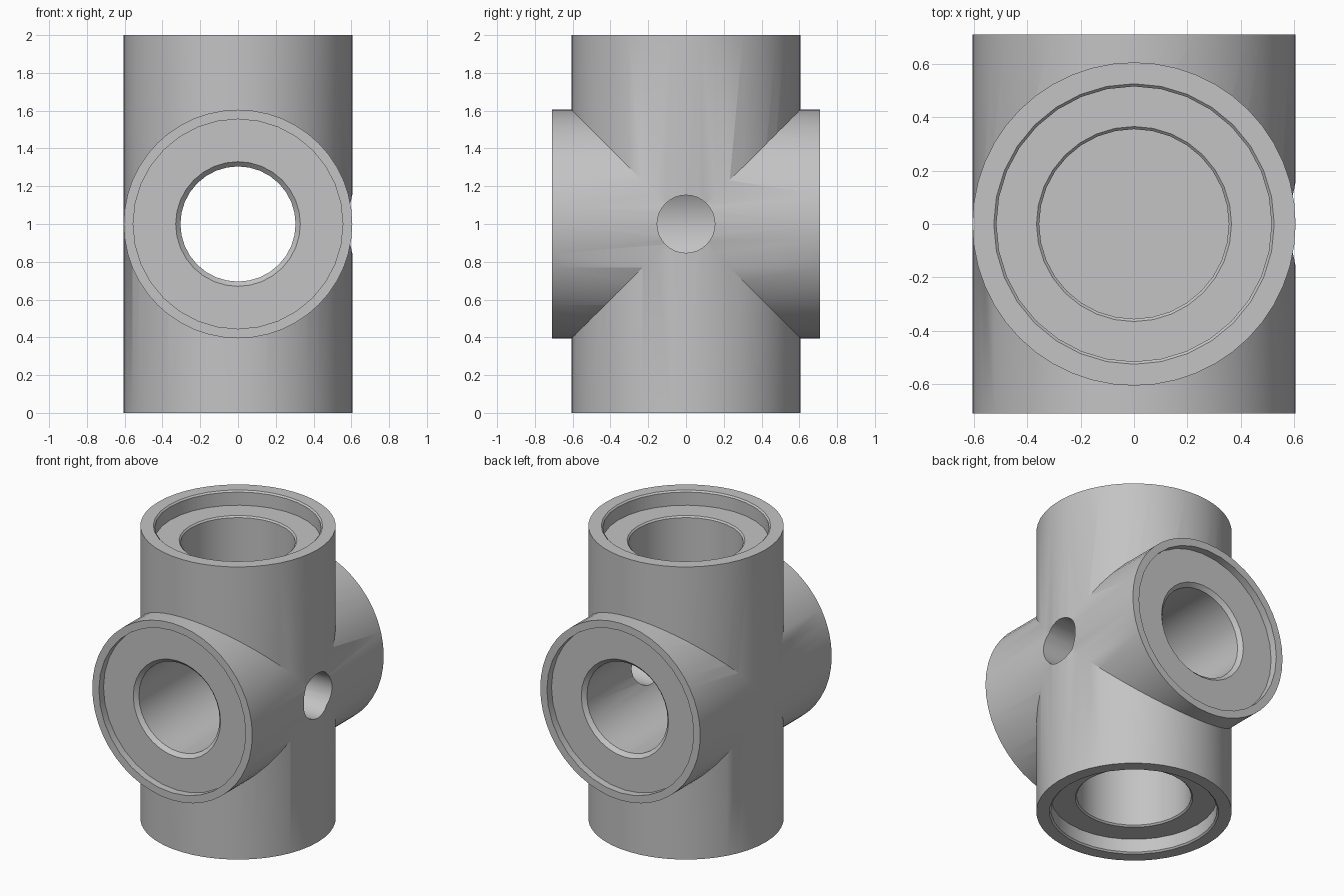
import bpy
import bmesh
from math import radians, tau
from mathutils import Matrix, Vector

cube = bpy.data.objects.get("Cube")
if cube:
    bpy.data.objects.remove(cube, do_unlink=True)

metal = bpy.data.materials.new("plain grey")
metal.use_nodes = True
GREY = (0.55, 0.55, 0.55, 1)
metal.diffuse_color = GREY
metal.node_tree.nodes["Principled BSDF"].inputs["Base Color"].default_value = GREY

CENTRE = Vector((0, 0, 1))
R = 0.605        # outer radius of both tubes
ARM = 0.71       # half length of the cross tube


def lathe(name, profile, axis, sides):
    """Closed solid turned from (radius, distance from centre) points along an axis."""
    bm = bmesh.new()
    rings = []
    for r, h in profile:
        rings.append([bm.verts.new(Matrix.Rotation(tau * i / sides, 3, 'Z') @ Vector((r, 0, h)))
                      for i in range(sides)])
    for a, b in zip(rings, rings[1:]):
        for i in range(sides):
            j = (i + 1) % sides
            bm.faces.new((a[i], a[j], b[j], b[i]))
    bm.faces.new(rings[0][::-1])
    bm.faces.new(rings[-1])
    bmesh.ops.recalc_face_normals(bm, faces=bm.faces)
    turn = Vector((0, 0, 1)).rotation_difference(Vector(axis)).to_matrix().to_4x4()
    bm.transform(Matrix.Translation(CENTRE) @ turn)
    mesh = bpy.data.meshes.new(name)
    bm.to_mesh(mesh)
    bm.free()
    mesh.materials.append(metal)
    obj = bpy.data.objects.new(name, mesh)
    bpy.context.collection.objects.link(obj)
    return obj


def combine(body, tool, operation):
    tool.hide_render = True
    mod = body.modifiers.new(tool.name, 'BOOLEAN')
    mod.operation = operation
    mod.solver = 'EXACT'
    mod.object = tool
    bpy.context.view_layer.objects.active = body
    bpy.ops.object.modifier_apply(modifier=mod.name)
    bpy.data.objects.remove(tool, do_unlink=True)


# Two crossing tubes
body = lathe("pipe_cross_body", [(R, -1), (R, 1)], (0, 0, 1), 48)
combine(body, lathe("cross_tube", [(R, -ARM), (R, ARM)], (0, 1, 0), 48), 'UNION')

# Blind stepped sockets at top and bottom, with fine chamfers
socket = [(0.355, 0.45), (0.355, 0.89), (0.365, 0.9), (0.515, 0.9),
          (0.515, 0.99), (0.525, 1), (0.525, 1.1)]
for name, direction in (("top_socket", 1), ("bottom_socket", -1)):
    combine(body, lathe(name, socket, (0, 0, direction), 32), 'DIFFERENCE')

# Through bore with a chamfer and shallow recess at each end
end = [(0.305, ARM - 0.075), (0.33, ARM - 0.05), (0.555, ARM - 0.05), (0.555, ARM + 0.1)]
bore = [(r, -h) for r, h in reversed(end)] + end
combine(body, lathe("through_bore", bore, (0, 1, 0), 32), 'DIFFERENCE')

# Small side hole opening into the bore
combine(body, lathe("side_hole", [(0.153, 0), (0.153, 0.8)], (1, 0, 0), 32), 'DIFFERENCE')

bpy.ops.object.select_all(action='DESELECT')
body.select_set(True)
bpy.context.view_layer.objects.active = body
bpy.ops.object.shade_smooth_by_angle(angle=radians(30))
